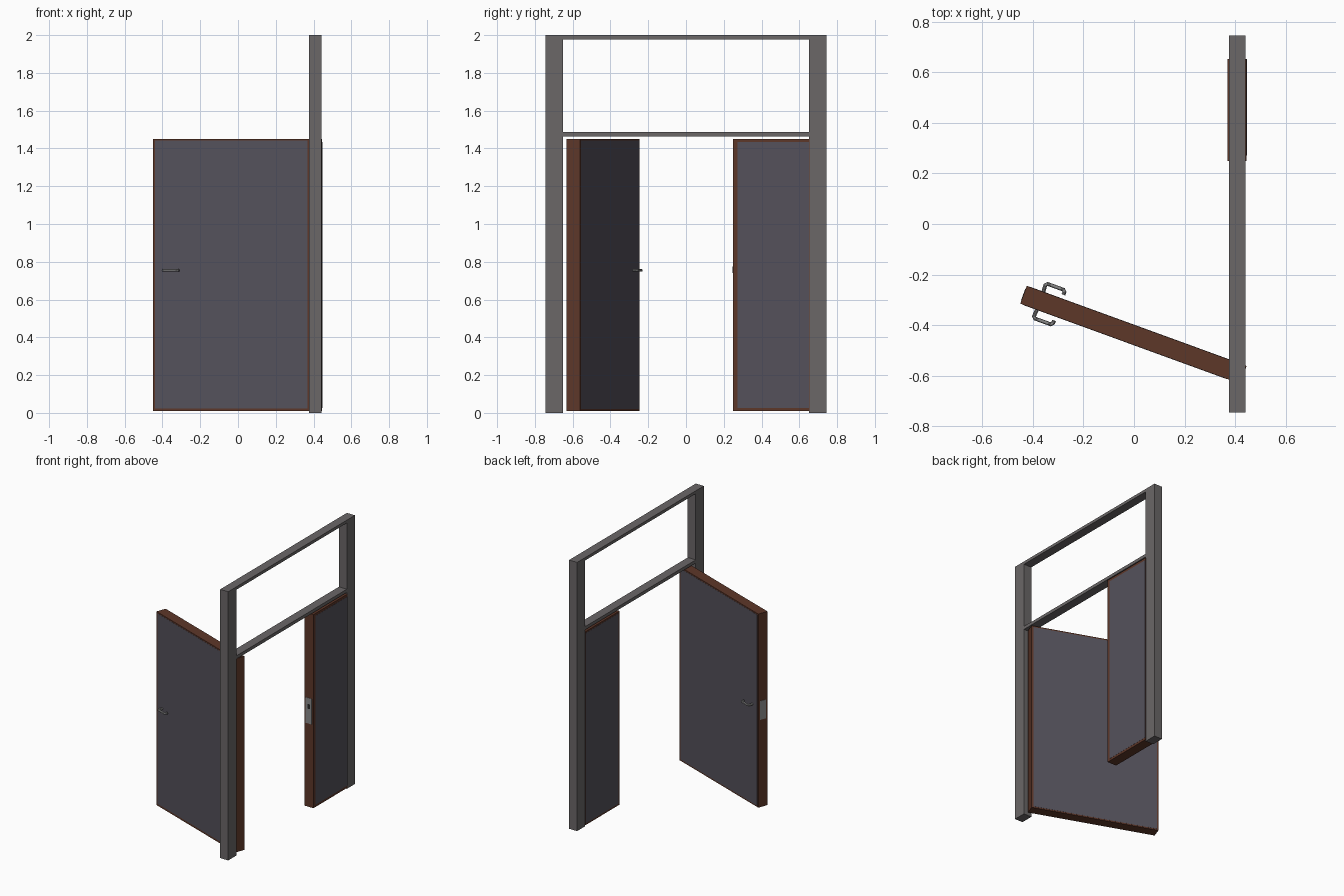
import bpy, math
from mathutils import Matrix

if "Cube" in bpy.data.objects:
    bpy.data.objects.remove(bpy.data.objects["Cube"])


def material(name, r, g, b):
    m = bpy.data.materials.new(name)
    m.diffuse_color = (r, g, b, 1)
    m.use_nodes = True
    m.node_tree.nodes["Principled BSDF"].inputs["Base Color"].default_value = m.diffuse_color
    return m


WOOD = material("brown_wood", 0.11, 0.038, 0.022)
PANEL = material("slate_panel", 0.09, 0.083, 0.105)
FRAME = material("grey_frame", 0.145, 0.135, 0.137)
METAL = material("metal", 0.25, 0.25, 0.25)
DARK = material("dark_slot", 0.02, 0.02, 0.02)


def box(name, x, y, z, mat, place=None):
    """Box from (min, max) ranges, optionally moved by a matrix."""
    bpy.ops.mesh.primitive_cube_add(size=1)
    ob = bpy.context.object
    ob.name = name
    m = Matrix.Translation([(a + b) / 2 for a, b in (x, y, z)])
    m = m @ Matrix.Diagonal([b - a for a, b in (x, y, z)] + [1])
    ob.data.transform((place or Matrix()) @ m)
    ob.data.materials.append(mat)
    return ob


# Door frame: two posts, head rail and transom
FX = (0.375, 0.441)
box("post_hinge_side", FX, (-0.745, -0.65), (0, 2), FRAME)
box("post_fixed_side", FX, (0.65, 0.745), (0, 2), FRAME)
box("head_rail", FX, (-0.65, 0.65), (1.978, 2), FRAME)
box("transom", FX, (-0.65, 0.65), (1.462, 1.486), FRAME)

# Narrow fixed leaf with a panel on each face
Z = (0.01, 1.451)
LX = (0.371, 0.446)
E = 0.001
box("fixed_leaf", LX, (0.25, 0.653), Z, WOOD)
box("fixed_leaf_panel_outer", (LX[1] - 0.01, LX[1] + E), (0.272, 0.652),
    (0.027, 1.433), PANEL)
box("fixed_leaf_panel_inner", (LX[0] - E, LX[0] + 0.01), (0.264, 0.652),
    (0.022, 1.439), PANEL)

# Strike plate with its slot on the meeting edge
box("strike_plate", (0.383, 0.433), (0.248, 0.252), (0.63, 0.82), METAL)
box("strike_slot", (0.398, 0.42), (0.2475, 0.252), (0.74, 0.775), DARK)

# Wide leaf, swung open: local x runs from free edge to hinge edge
SWING = Matrix.Translation((-0.002, -0.4385, 0)) @ Matrix.Rotation(math.radians(-20), 4, 'Z')
HW, HT = 0.463, 0.0375
box("swing_leaf", (-HW, HW), (-HT, HT), Z, WOOD, SWING)
box("swing_leaf_panel_front", (-HW + 0.012, HW - 0.055), (-HT - E, -HT + 0.01),
    (0.024, 1.441), PANEL, SWING)
box("swing_leaf_panel_back", (-HW + 0.012, HW - 0.014), (HT - 0.01, HT + E),
    (0.02, 1.441), PANEL, SWING)
box("lock_plate", (-HW - 0.002, -HW + 0.002), (-0.025, 0.025), (0.66, 0.80), METAL, SWING)

# Lever handles, mirrored on both faces
for side, label in ((-1, "front"), (1, "back")):
    cu = bpy.data.curves.new("lever_handle_" + label, 'CURVE')
    cu.dimensions = '3D'
    cu.bevel_depth = 0.008
    cu.bevel_resolution = 3
    cu.use_fill_caps = True
    path = [(-0.393, 0.03), (-0.395, 0.066), (-0.388, 0.073),
            (-0.322, 0.073), (-0.315, 0.066), (-0.315, 0.054)]
    sp = cu.splines.new('POLY')
    sp.points.add(len(path) - 1)
    for p, (u, v) in zip(sp.points, path):
        p.co = (u, side * v, 0.755, 1)
    cu.materials.append(METAL)
    ob = bpy.data.objects.new("lever_handle_" + label, cu)
    ob.matrix_world = SWING
    bpy.context.collection.objects.link(ob)
    bpy.ops.object.select_all(action='DESELECT')
    bpy.context.view_layer.objects.active = ob
    ob.select_set(True)
    bpy.ops.object.convert(target='MESH')
    bpy.ops.object.shade_smooth_by_angle()
